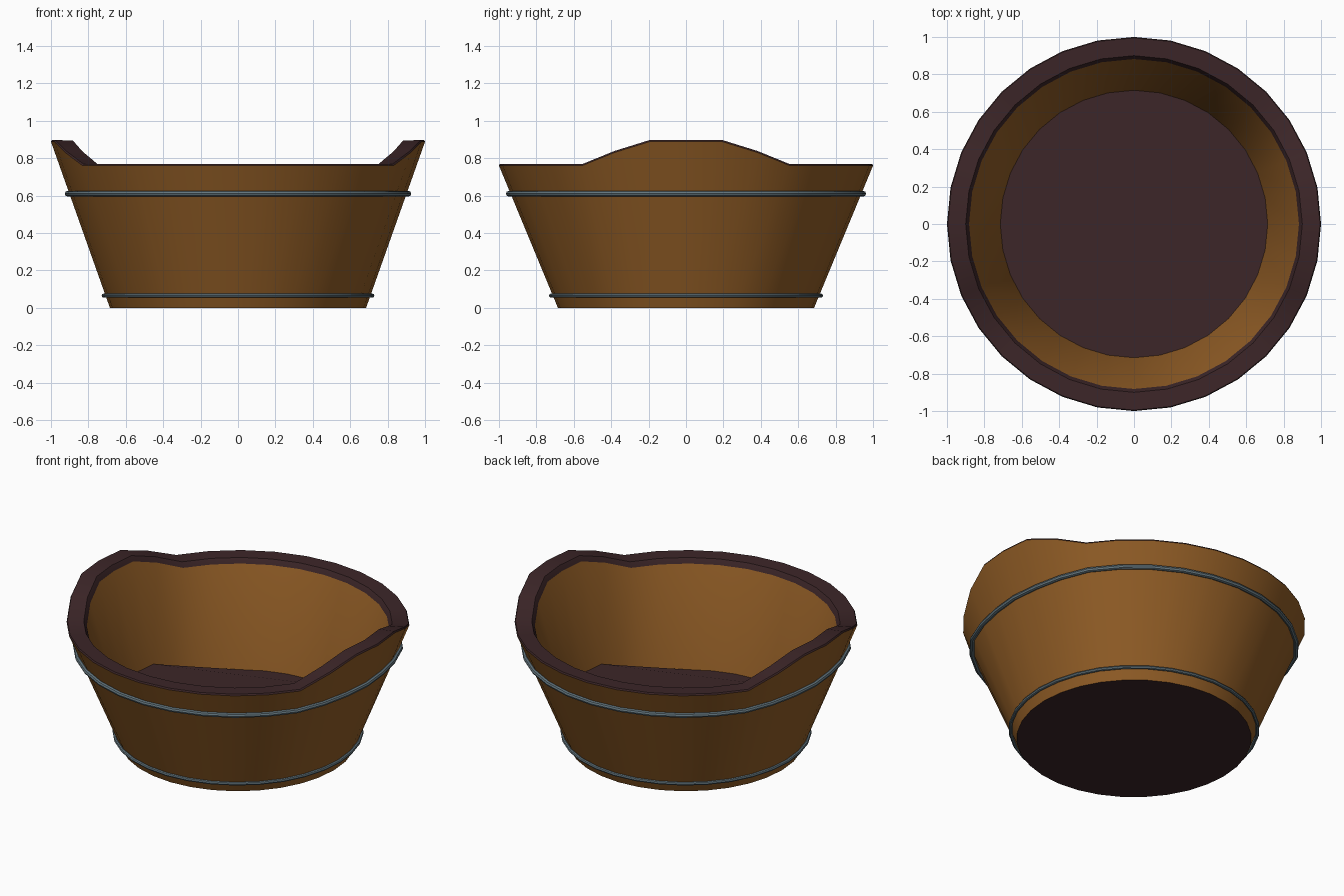
import bpy, bmesh, math

if "Cube" in bpy.data.objects:
    bpy.data.objects.remove(bpy.data.objects["Cube"])

N = 32  # sides around the tub


def material(name, rgb):
    m = bpy.data.materials.new(name)
    m.diffuse_color = (*rgb, 1)
    m.use_nodes = True
    m.node_tree.nodes["Principled BSDF"].inputs["Base Color"].default_value = m.diffuse_color
    return m


WOOD = material("warm_wood", (0.283, 0.109, 0.019))
DARK = material("dark_wood", (0.045, 0.019, 0.021))
METAL = material("grey_metal", (0.127, 0.181, 0.209))


def lift(i):
    """Extra rim height: a raised handle bump on the +x and -x sides."""
    k = i % (N // 2)
    k = min(k, N // 2 - k)
    return (0.128, 0.128, 0.07)[k] if k < 3 else 0.0


def ring(bm, radius, z, bump=True):
    return [bm.verts.new((radius * math.cos(2 * math.pi * i / N),
                          radius * math.sin(2 * math.pi * i / N),
                          z + (lift(i) if bump else 0))) for i in range(N)]


def bridge(bm, a, b, mat):
    n = len(a)
    for i in range(n):
        j = (i + 1) % n
        bm.faces.new((a[i], a[j], b[j], b[i])).material_index = mat


def finish(bm, name, mats):
    bmesh.ops.recalc_face_normals(bm, faces=bm.faces)
    me = bpy.data.meshes.new(name)
    bm.to_mesh(me)
    bm.free()
    ob = bpy.data.objects.new(name, me)
    bpy.context.collection.objects.link(ob)
    for m in mats:
        me.materials.append(m)
    bpy.ops.object.select_all(action='DESELECT')
    ob.select_set(True)
    bpy.context.view_layer.objects.active = ob
    bpy.ops.object.shade_smooth_by_angle(angle=math.radians(35))
    return ob


# Tub: outer wall, dark rim and lip, inner wall, floor and underside
bm = bmesh.new()
base = ring(bm, 0.685, 0.0, False)
top = ring(bm, 1.0, 0.76)
edge = ring(bm, 0.995, 0.769)
inner = ring(bm, 0.90, 0.766)
lip = ring(bm, 0.882, 0.735)
floor = ring(bm, 0.715, 0.13)
bridge(bm, base, top, 0)
bridge(bm, top, edge, 1)
bridge(bm, edge, inner, 1)
bridge(bm, inner, lip, 1)
bridge(bm, lip, floor, 0)
bm.faces.new(floor).material_index = 1
bm.faces.new(base[::-1]).material_index = 1
finish(bm, "tub", [WOOD, DARK])


# Metal hoops that follow the outer wall
def hoop(name, z, tube, sides=8):
    bm = bmesh.new()
    loops = []
    for i in range(N):
        a = 2 * math.pi * i / N
        r = 0.685 + 0.315 * z / (0.76 + lift(i)) + 0.01
        loops.append([bm.verts.new((
            (r + tube * math.cos(t)) * math.cos(a),
            (r + tube * math.cos(t)) * math.sin(a),
            z + tube * math.sin(t)))
            for t in (2 * math.pi * s / sides for s in range(sides))])
    for i in range(N):
        bridge(bm, loops[i], loops[(i + 1) % N], 0)
    finish(bm, name, [METAL])


hoop("upper_hoop", 0.61, 0.015)
hoop("lower_hoop", 0.065, 0.011)
